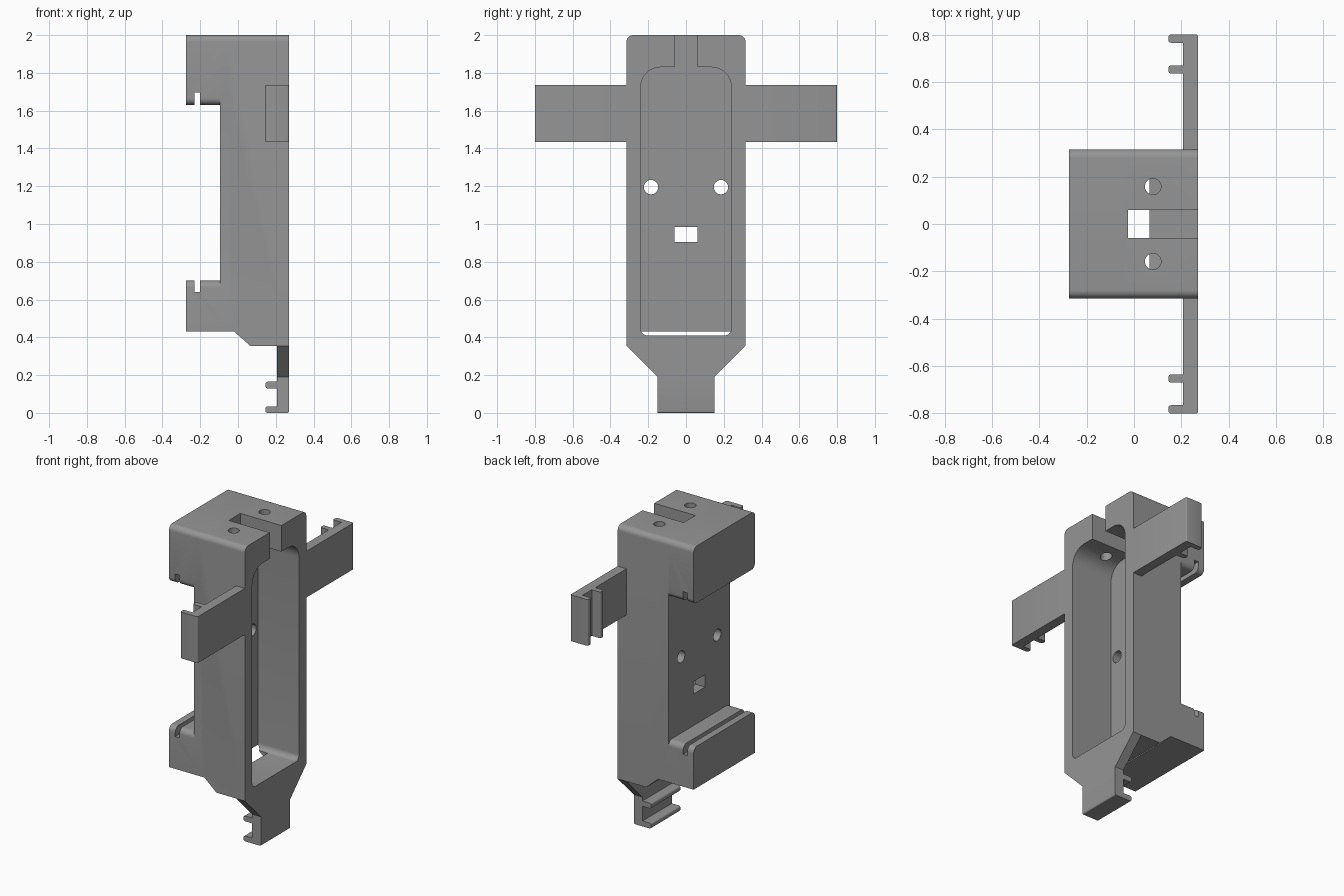
import bpy, bmesh, math
from mathutils import Vector

if "Cube" in bpy.data.objects:
    bpy.data.objects.remove(bpy.data.objects["Cube"])

grey = bpy.data.materials.new("mid grey")
grey.diffuse_color = (0.3, 0.3, 0.3, 1)
grey.use_nodes = True
grey.node_tree.nodes["Principled BSDF"].inputs["Base Color"].default_value = grey.diffuse_color


def rounded(points, seg=8):
    """Outline from (u, v, radius) corners, each rounded by an arc."""
    out = []
    n = len(points)
    for i, (u, v, r) in enumerate(points):
        p = Vector((u, v))
        if r == 0:
            out.append(p)
            continue
        a = (Vector(points[i - 1][:2]) - p).normalized()
        b = (Vector(points[(i + 1) % n][:2]) - p).normalized()
        half = a.angle(b) / 2
        centre = p + (a + b).normalized() * (r / math.sin(half))
        start = p + a * (r / math.tan(half)) - centre
        end = p + b * (r / math.tan(half)) - centre
        sweep = start.angle_signed(end)
        for k in range(seg + 1):
            t = -sweep * k / seg
            out.append(centre + Vector((start.x * math.cos(t) - start.y * math.sin(t),
                                        start.x * math.sin(t) + start.y * math.cos(t))))
    return out


def prism(name, axis, outline, lo, hi):
    """Extrude an outline along an axis; outline axes are the other two in xyz order."""
    place = {"x": lambda p, w: (w, p.x, p.y),
             "y": lambda p, w: (p.x, w, p.y),
             "z": lambda p, w: (p.x, p.y, w)}[axis]
    bm = bmesh.new()
    rings = [[bm.verts.new(place(p, w)) for p in outline] for w in (lo, hi)]
    n = len(outline)
    bm.faces.new(rings[0])
    bm.faces.new(rings[1])
    for i in range(n):
        j = (i + 1) % n
        bm.faces.new((rings[0][i], rings[0][j], rings[1][j], rings[1][i]))
    bmesh.ops.recalc_face_normals(bm, faces=bm.faces)
    mesh = bpy.data.meshes.new(name)
    bm.to_mesh(mesh)
    bm.free()
    mesh.materials.append(grey)
    ob = bpy.data.objects.new(name, mesh)
    bpy.context.collection.objects.link(ob)
    return ob


def rect(u0, u1, v0, v1, low=0, high=0):
    return rounded([(u0, v0, low), (u1, v0, low), (u1, v1, high), (u0, v1, high)])


def circle(u, v, r, n=32):
    return [Vector((u + r * math.cos(2 * math.pi * k / n),
                    v + r * math.sin(2 * math.pi * k / n))) for k in range(n)]


def combine(target, tool, operation):
    m = target.modifiers.new(operation, "BOOLEAN")
    m.operation, m.solver, m.object = operation, "EXACT", tool
    bpy.context.view_layer.objects.active = target
    bpy.ops.object.modifier_apply(modifier=m.name)
    bpy.data.objects.remove(tool, do_unlink=True)


def finish(ob):
    bpy.ops.object.select_all(action="DESELECT")
    ob.select_set(True)
    bpy.context.view_layer.objects.active = ob
    bpy.ops.object.shade_smooth_by_angle(angle=math.radians(30))


W, R = 0.315, 0.035

# Holder body with the upper and lower clamp blocks at its back
body = prism("holder_body", "x", rect(-W, W, 0.355, 2, 0, R), -0.095, 0.27)
combine(body, prism("upper_block", "x", rect(-W, W, 1.63, 2, R, R), -0.275, -0.05), "UNION")
combine(body, prism("lower_block", "x", rect(-W, W, 0.38, 0.70, 0, R), -0.275, -0.05), "UNION")

# Stepped and sloped underside
under = [Vector(p) for p in ((-0.4, 0.2), (-0.4, 0.43), (-0.02, 0.43), (0.065, 0.355), (0.065, 0.2))]
cutters = [prism("underside", "y", under, -0.5, 0.5)]
# Grooves in both clamp blocks
cutters += [prism("groove", "y", rect(-0.23, -0.20, a, b), -0.5, 0.5)
            for a, b in ((1.5, 1.695), (0.64, 0.8))]
# Main cavity, its floor opening and the cable slot above
cutters += [prism("cavity", "x", rect(-0.24, 0.24, 0.41, 1.83, 0.035, 0.105), -0.025, 0.4),
            prism("floor_opening", "z", rect(-0.015, 0.065, -0.21, 0.21), 0.2, 0.5),
            prism("cable_slot", "z", rect(-0.025, 0.4, -0.06, 0.06), 1.75, 2.2),
            prism("back_window", "x", rect(-0.06, 0.06, 0.905, 0.985), -0.4, 0.1)]
# Screw holes in the back wall and in the top
for s in (-1, 1):
    cutters.append(prism("back_hole", "x", circle(s * 0.185, 1.195, 0.038), -0.2, 0.1))
    cutters.append(prism("top_hole", "z", circle(0.08, s * 0.158, 0.034), 1.72, 2.2))
for c in cutters:
    combine(body, c, "DIFFERENCE")
finish(body)


# Hooked plate profile: u runs along the plate, two rounded lips point to -x
def hooks(base, tip, sign):
    t, lip, face, r = 0.035, 0.145, 0.207, 0.012
    inner = tip - sign * 0.13
    return [(0.27, base, 0), (0.27, tip, 0.008), (lip, tip, r), (lip, tip - sign * t, r),
            (face, tip - sign * t, 0), (face, inner, 0), (lip, inner, r),
            (lip, inner - sign * t, r), (face, inner - sign * t, 0), (face, base, 0)]


# Side arms
for s, label in ((-1, "front_arm"), (1, "rear_arm")):
    finish(prism(label, "z", rounded(hooks(s * W, s * 0.80, s), 4), 1.435, 1.735))

# Lower tab and the tapered shoulder joining it to the body
finish(prism("lower_tab", "y", rounded(hooks(0.19, 0.0, -1), 4), -0.15, 0.15))
shoulder = [Vector(p) for p in ((-W, 0.355), (-0.15, 0.19), (0.15, 0.19), (W, 0.355))]
finish(prism("tab_shoulder", "x", shoulder, 0.207, 0.27))
